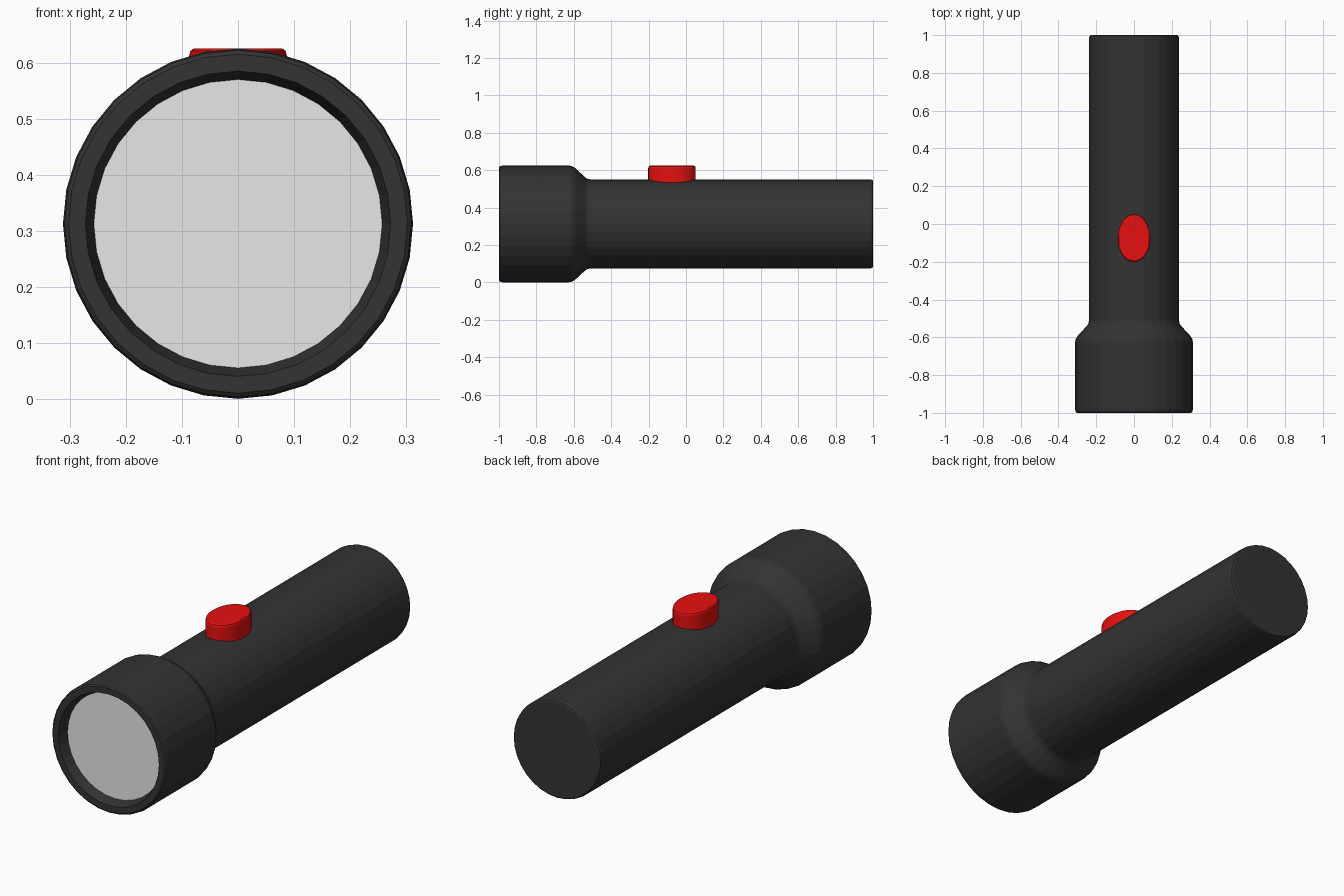
import bpy, bmesh, math
from mathutils import Matrix

cube = bpy.data.objects.get("Cube")
if cube:
    bpy.data.objects.remove(cube)

SIDES = 32
AXIS_Z = 0.313


def material(name, color):
    mat = bpy.data.materials.new(name)
    mat.use_nodes = True
    mat.diffuse_color = (*color, 1)
    bsdf = mat.node_tree.nodes["Principled BSDF"]
    bsdf.inputs["Base Color"].default_value = (*color, 1)
    bsdf.inputs["Roughness"].default_value = 0.6
    return mat


def lathe(name, profile, mat, transform):
    """Turn a (radius, height) profile around local z, cap both ends."""
    bm = bmesh.new()
    rings = []
    for r, h in profile:
        angles = [math.tau * i / SIDES for i in range(SIDES)]
        rings.append([bm.verts.new((r * math.cos(a), r * math.sin(a), h)) for a in angles])
    for low, high in zip(rings, rings[1:]):
        for i in range(SIDES):
            j = (i + 1) % SIDES
            bm.faces.new((low[i], low[j], high[j], high[i]))
    bm.faces.new(rings[0][::-1])
    bm.faces.new(rings[-1])
    bmesh.ops.transform(bm, matrix=transform, verts=bm.verts)
    bmesh.ops.recalc_face_normals(bm, faces=bm.faces)
    mesh = bpy.data.meshes.new(name)
    bm.to_mesh(mesh)
    bm.free()
    mesh.materials.append(mat)
    obj = bpy.data.objects.new(name, mesh)
    bpy.context.collection.objects.link(obj)
    return obj


black = material("black plastic", (0.033, 0.033, 0.033))
red = material("red plastic", (0.8, 0.005, 0.005))
glass = material("pale grey lens", (0.8, 0.8, 0.8))

# Profiles along local z map onto world +y, on the torch axis
along_y = Matrix.Translation((0, 0, AXIS_Z)) @ Matrix.Rotation(-math.pi / 2, 4, 'X')

# Housing: recessed rim, head, sloping shoulder, handle, bevelled tail
lathe("housing", [
    (0.257, -0.93), (0.257, -0.95), (0.272, -1.0),
    (0.302, -1.0), (0.309, -0.994), (0.312, -0.98),
    (0.312, -0.625), (0.308, -0.608), (0.298, -0.592),
    (0.25, -0.54), (0.242, -0.528), (0.238, -0.51),
    (0.238, 0.985), (0.235, 0.996), (0.229, 1.0),
], black, along_y)

# Lens disc seated at the bottom of the rim recess
lathe("lens", [(0.257, -0.951), (0.257, -0.943)], glass, along_y)

# Oval switch button, sunk into the handle
oval = Matrix.Translation((0, -0.075, 0)) @ Matrix.Diagonal((0.087, 0.127, 1, 1))
lathe("switch_button", [
    (1, 0.5), (1, 0.612), (0.975, 0.621), (0.91, 0.625),
], red, oval)
